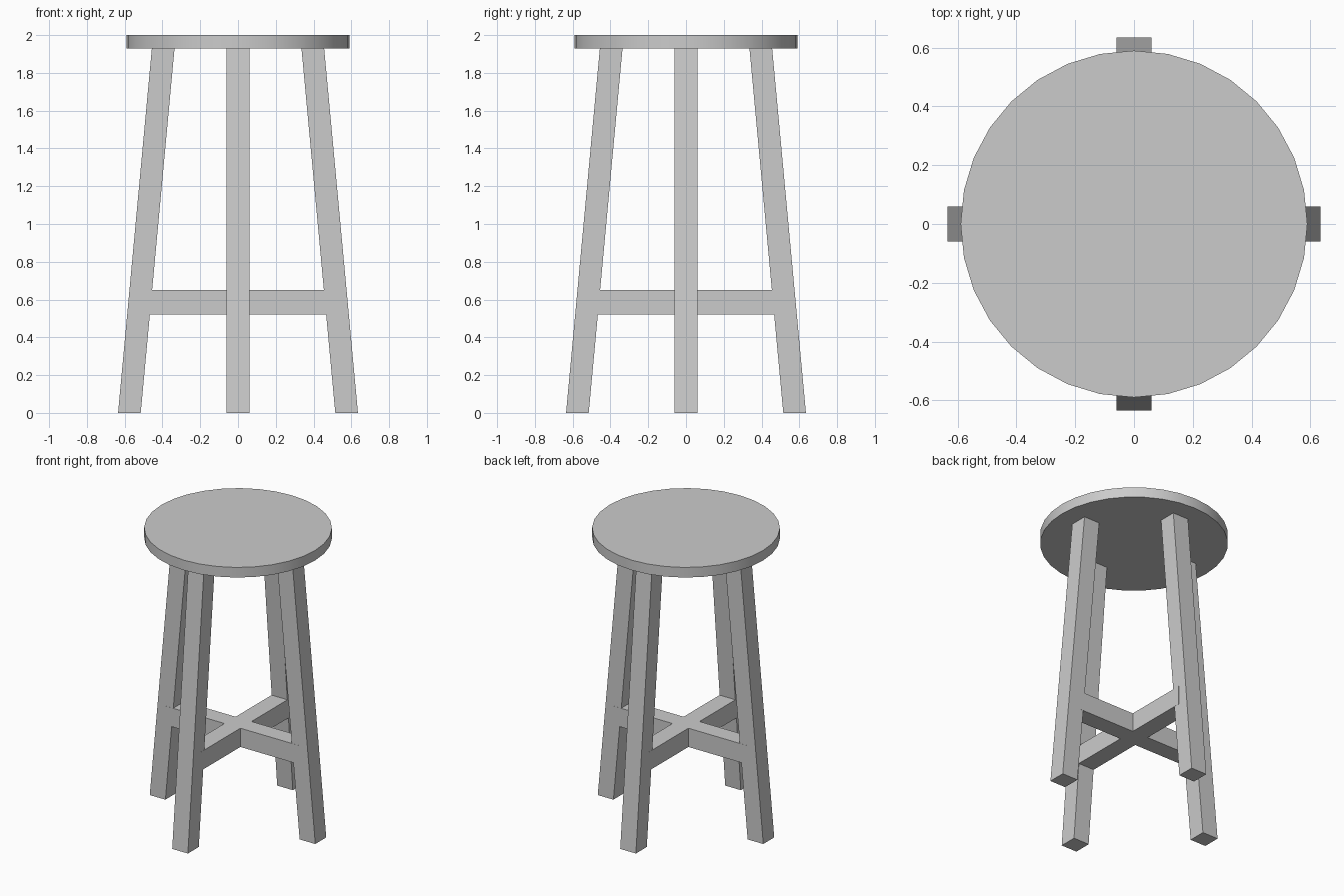
import bpy, bmesh
from math import pi
from mathutils import Matrix

if "Cube" in bpy.data.objects:
    bpy.data.objects.remove(bpy.data.objects["Cube"])

SEAT_R, SEAT_Z, TOP = 0.59, 1.93, 2.0
HALF = 0.06


def extruded(name, points, offset, rot=0.0):
    """Close a profile into a face, extrude it by offset, turn it about z."""
    bm = bmesh.new()
    face = bm.faces.new([bm.verts.new(p) for p in points])
    ext = bmesh.ops.extrude_face_region(bm, geom=[face])
    moved = [v for v in ext["geom"] if isinstance(v, bmesh.types.BMVert)]
    bmesh.ops.translate(bm, vec=offset, verts=moved)
    bmesh.ops.rotate(bm, verts=bm.verts, matrix=Matrix.Rotation(rot, 3, 'Z'))
    bmesh.ops.recalc_face_normals(bm, faces=bm.faces)
    mesh = bpy.data.meshes.new(name)
    bm.to_mesh(mesh)
    bm.free()
    obj = bpy.data.objects.new(name, mesh)
    bpy.context.collection.objects.link(obj)
    return obj


# Round seat
bpy.ops.mesh.primitive_cylinder_add(vertices=32, radius=SEAT_R, depth=TOP - SEAT_Z,
                                    location=(0, 0, (TOP + SEAT_Z) / 2))
seat = bpy.context.object
seat.name = "seat"
bpy.ops.object.shade_smooth_by_angle()

# Four square legs leaning in towards the seat
leg_profile = [(0.515, -HALF, 0), (0.635, -HALF, 0),
               (0.456, -HALF, SEAT_Z), (0.336, -HALF, SEAT_Z)]
for i, side in enumerate(("right", "back", "left", "front")):
    extruded(side + "_leg", leg_profile, (0, 2 * HALF, 0), i * pi / 2)

# Cross-shaped stretcher, ends let into the legs
w, r = HALF + 0.001, 0.51
arm = [(w, -w), (r, -w), (r, w)]
cross = []
for i in range(4):
    turn = Matrix.Rotation(i * pi / 2, 2)
    for p in arm:
        x = turn[0][0] * p[0] + turn[0][1] * p[1]
        y = turn[1][0] * p[0] + turn[1][1] * p[1]
        cross.append((x, y, 0.52))
extruded("cross_stretcher", cross, (0, 0, 0.13))
